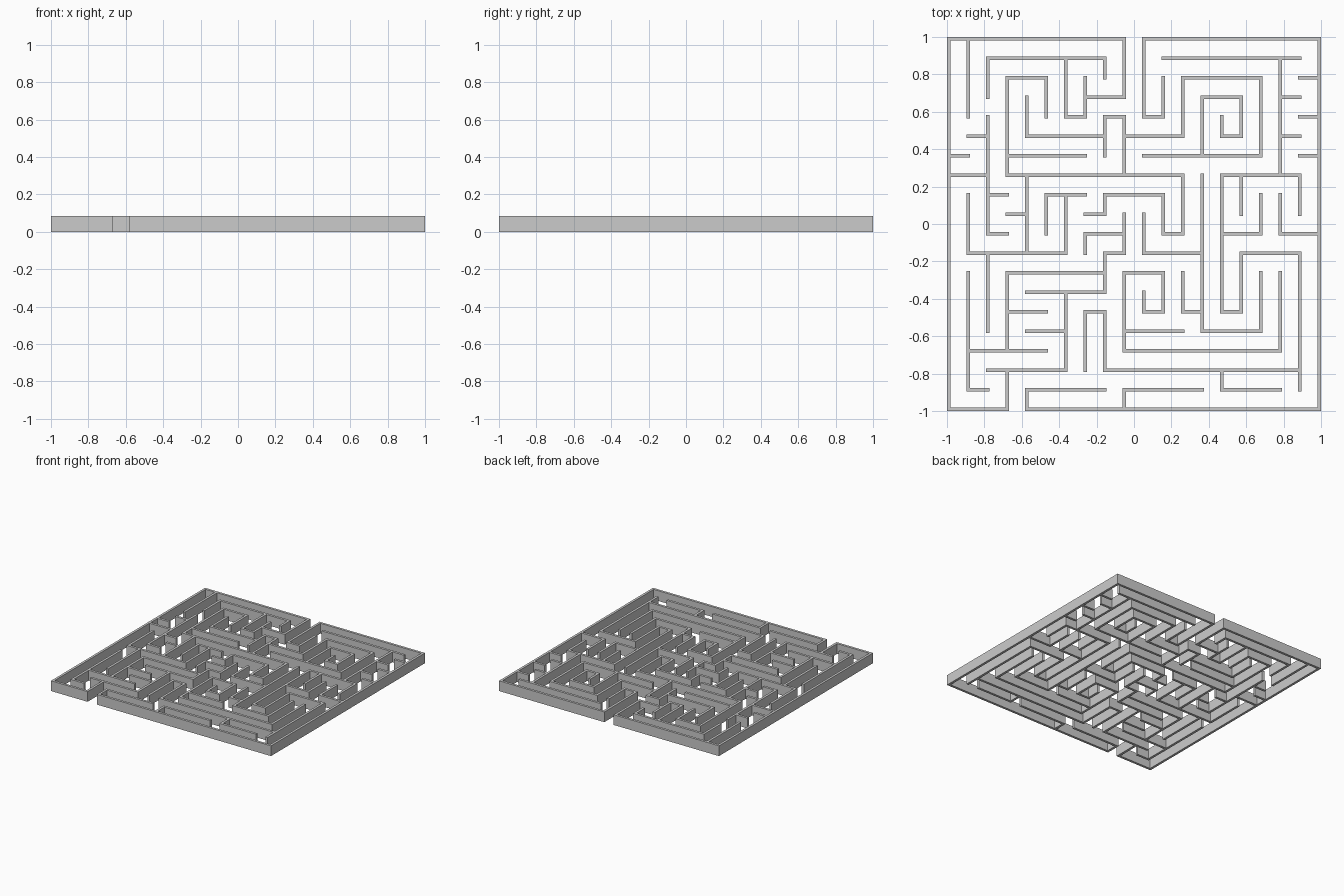
import bpy, bmesh

if "Cube" in bpy.data.objects:
    bpy.data.objects.remove(bpy.data.objects["Cube"])

T = 0.02                 # wall thickness
P = (2 - T) / 19         # wall spacing: 19 corridors per side
H = 0.084                # wall height
filled = set()           # fine grid cells: even = wall post, odd = span between


def path(x, y, stops, along_x):
    """Fill a right-angled wall from grid point x, y; stops alternate axes."""
    for s in stops:
        nx, ny = (s, y) if along_x else (x, s)
        for i in range(2 * min(x, nx), 2 * max(x, nx) + 1):
            for j in range(2 * min(y, ny), 2 * max(y, ny) + 1):
                filled.add((i, j))
        x, y, along_x = nx, ny, not along_x


def across(x, y, *stops):
    """Wall whose first leg runs left-right."""
    path(x, y, stops, True)


def down(x, y, *stops):
    """Wall whose first leg runs back-front (y counted from the back)."""
    path(x, y, stops, False)


# Outer wall in two halves, each turning inward at the two openings
down(6, 1, 4, 7, 3, 9, 0, 0, 19, 3, 17)
down(11, 2, 4, 10, 0, 19, 19, 4, 18, 8)

# Back left walls
down(7, 2, 3)
down(1, 0, 4)
down(2, 3, 1, 8, 2)
down(5, 4, 2, 3, 7, 12, 10, 11, 8, 8, 9, 7)
down(4, 3, 5, 8)
down(8, 6, 4, 9, 5)
across(1, 5, 2)
across(0, 6, 1)
across(3, 6, 7)

# Back right walls
across(11, 1, 18)
down(17, 1, 7)
down(9, 7, 5, 12, 2, 16, 6, 10)
down(13, 6, 3, 15, 5, 14, 4)
for y in (2, 4, 6):
    across(18, y, 19)
for y in (3, 5):
    across(17, y, 18)

# Middle left walls
across(0, 7, 2)
across(3, 10, 2, 4)
across(2, 8, 3)
across(3, 9, 4)
down(5, 10, 8, 7)
down(6, 8, 11)
down(7, 11, 10, 9)
down(1, 8, 11, 6)
down(4, 7, 11)
down(2, 11, 15)

# Middle right walls
down(18, 9, 7, 14, 14, 15, 11, 18, 18)
down(15, 7, 9)
across(14, 10, 16, 8)
down(17, 8, 10, 19)
down(10, 9, 11, 13)
down(13, 7, 15, 16, 12)

# Front left walls
down(9, 9, 11, 8, 13, 4)
across(8, 12, 3, 16)
down(6, 13, 17, 2)
across(3, 14, 5)
across(4, 15, 6)
across(1, 16, 5)
down(1, 12, 18, 2)

# Front right walls
down(10, 13, 14, 11, 12, 9, 16, 17, 12)
across(9, 15, 12)
down(12, 12, 14, 13)
down(7, 17, 14, 8, 17, 18)
down(9, 19, 18, 13)
down(14, 17, 18, 17)

# One shared floor outline, raised into walls and cleaned up
bm = bmesh.new()
verts = {}


def edge(k):
    """Position of fine grid line k."""
    return -1 + (k // 2) * P + (k % 2) * T


def corner(x, y):
    if (x, y) not in verts:
        verts[x, y] = bm.verts.new((edge(x), -edge(y), 0))
    return verts[x, y]


for x, y in sorted(filled):
    bm.faces.new([corner(x, y), corner(x, y + 1), corner(x + 1, y + 1), corner(x + 1, y)])

top = bmesh.ops.extrude_face_region(bm, geom=bm.faces[:], use_keep_orig=True)["geom"]
bmesh.ops.translate(bm, verts=[v for v in top if isinstance(v, bmesh.types.BMVert)], vec=(0, 0, H))
bmesh.ops.recalc_face_normals(bm, faces=bm.faces[:])
bmesh.ops.dissolve_limit(bm, angle_limit=0.01, verts=bm.verts[:], edges=bm.edges[:])

mesh = bpy.data.meshes.new("maze_walls")
bm.to_mesh(mesh)
bm.free()
bpy.context.collection.objects.link(bpy.data.objects.new("maze_walls", mesh))
